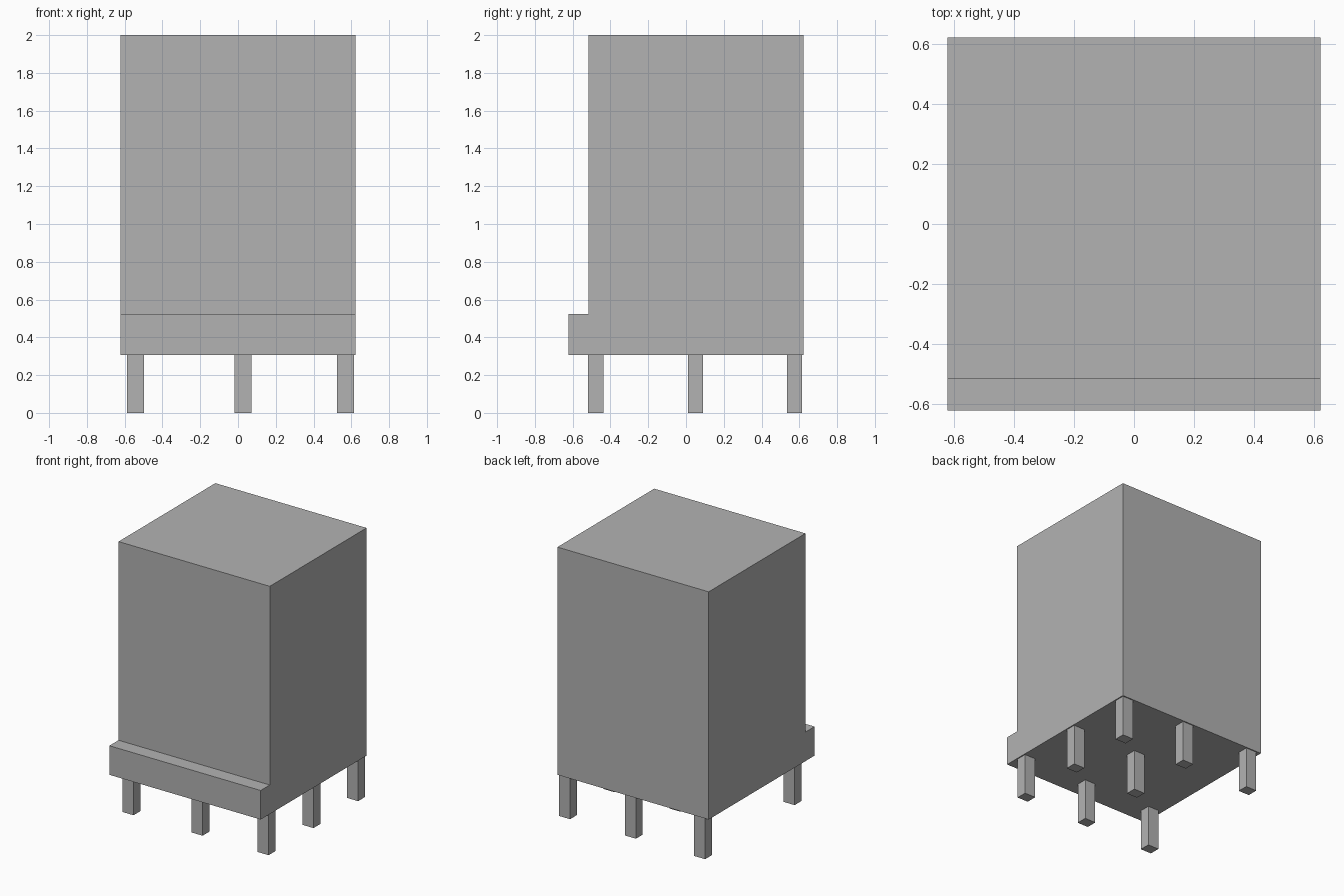
import bpy
import bmesh

cube = bpy.data.objects.get("Cube")
if cube:
    bpy.data.objects.remove(cube, do_unlink=True)

grey = bpy.data.materials.new("plain grey")
grey.use_nodes = True
colour = (0.448, 0.448, 0.448, 1)
grey.diffuse_color = colour
grey.node_tree.nodes["Principled BSDF"].inputs["Base Color"].default_value = colour


def add_prism(name, profile, x_min, x_max):
    """Extrude a (y, z) outline along x."""
    bm = bmesh.new()
    face = bm.faces.new([bm.verts.new((x_min, y, z)) for y, z in profile])
    result = bmesh.ops.extrude_face_region(bm, geom=[face])
    verts = [v for v in result["geom"] if isinstance(v, bmesh.types.BMVert)]
    bmesh.ops.translate(bm, verts=verts, vec=(x_max - x_min, 0, 0))
    bmesh.ops.recalc_face_normals(bm, faces=bm.faces)
    mesh = bpy.data.meshes.new(name)
    bm.to_mesh(mesh)
    bm.free()
    mesh.materials.append(grey)
    obj = bpy.data.objects.new(name, mesh)
    bpy.context.scene.collection.objects.link(obj)
    return obj


# Body with the low ledge along its front
half, base, ledge_top, front = 0.622, 0.307, 0.523, -0.515
add_prism("body", [(-half, base), (half, base), (half, 2), (front, 2),
                   (front, ledge_top), (-half, ledge_top)], -half, half)

# Square legs in a grid, with the middle one on the -x side left out
leg_x = {"right": -0.542, "middle": 0.027, "left": 0.569}
leg_y = {"front": -0.478, "centre": 0.05, "back": 0.574}
half_x, half_y = 0.045, 0.04
for side, x in leg_x.items():
    for row, y in leg_y.items():
        if (side, row) == ("right", "centre"):
            continue
        outline = [(y - half_y, 0), (y + half_y, 0),
                   (y + half_y, base), (y - half_y, base)]
        add_prism(f"{row}_{side}_leg", outline, x - half_x, x + half_x)
